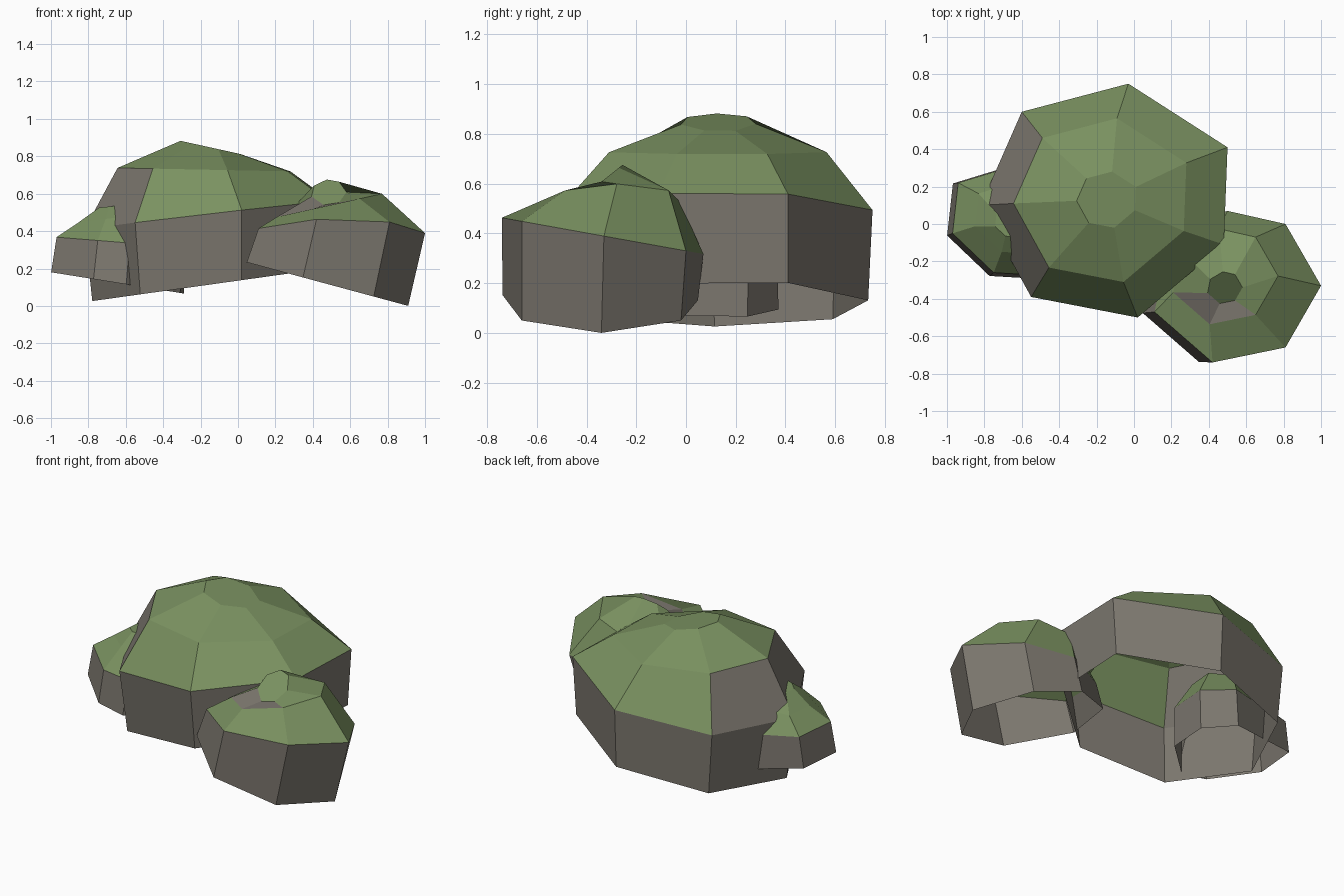
import bpy
import bmesh

cube = bpy.data.objects.get("Cube")
if cube:
    bpy.data.objects.remove(cube, do_unlink=True)


def make_material(name, colour):
    mat = bpy.data.materials.new(name)
    mat.use_nodes = True
    mat.diffuse_color = colour
    shader = mat.node_tree.nodes["Principled BSDF"]
    shader.inputs["Base Color"].default_value = colour
    shader.inputs["Roughness"].default_value = 0.9
    return mat


STONE, MOSS = 0, 1
materials = [
    make_material("grey stone", (0.205, 0.188, 0.160, 1)),
    make_material("moss green", (0.195, 0.285, 0.118, 1)),
]


def build_rock(name, outline, tiers, bare=()):
    """Stack scaled copies of an outline on tilted planes, open underneath.

    Each tier is (scale, shift x, shift y, height, slope x, slope y).
    Patches listed in bare, as (tier, side), show stone through the moss.
    """
    bm = bmesh.new()
    rings = []
    for scale, shift_x, shift_y, height, slope_x, slope_y in tiers:
        ring = []
        for px, py in outline:
            x, y = px * scale + shift_x, py * scale + shift_y
            ring.append(bm.verts.new((x, y, height + slope_x * x + slope_y * y)))
        rings.append(ring)

    # stone wall below, moss dome above
    count = len(outline)
    for tier, (low, high) in enumerate(zip(rings, rings[1:])):
        for side in range(count):
            nxt = (side + 1) % count
            face = bm.faces.new((low[side], low[nxt], high[nxt], high[side]))
            mossy = tier > 0 and (tier, side) not in bare
            face.material_index = MOSS if mossy else STONE

    # flat crown
    bm.faces.new(rings[-1]).material_index = MOSS

    mesh = bpy.data.meshes.new(name)
    bm.to_mesh(mesh)
    bm.free()
    for mat in materials:
        mesh.materials.append(mat)
    rock = bpy.data.objects.new(name, mesh)
    bpy.context.collection.objects.link(rock)
    return rock


# Large central rock, bare on its right flank
build_rock(
    "large_rock",
    [(-0.55, -0.39), (0.02, -0.5), (0.48, -0.11), (0.5, 0.41),
     (-0.03, 0.75), (-0.6, 0.6), (-0.82, 0.1)],
    [(0.95, 0, 0.02, 0.135, 0.14, 0),
     (1, 0, 0, 0.505, 0.115, -0.01),
     (0.7, -0.07, 0.04, 0.725, -0.02, 0),
     (0.24, -0.11, 0.1, 0.815, -0.22, 0)],
    bare=[(1, 5), (1, 6)],
)

# Medium rock at the front left, bare below its tilted crown
build_rock(
    "medium_rock",
    [(0.42, -0.74), (0.81, -0.66), (1, -0.33), (0.81, 0),
     (0.5, 0.07), (0.18, -0.12), (0.11, -0.47)],
    [(0.97, -0.06, -0.02, 0.246, -0.27, 0),
     (1, 0, 0, 0.33, 0, -0.18),
     (0.63, 0.14, -0.07, 0.43, 0.22, 0),
     (0.21, 0.37, -0.27, 0.88, 0, 0.8)],
    bare=[(2, 0), (2, 6)],
)

# Small rock on the right side
build_rock(
    "small_rock",
    [(-0.97, -0.05), (-0.75, -0.26), (-0.58, -0.27), (-0.3, 0),
     (-0.28, 0.25), (-0.45, 0.37), (-0.94, 0.22)],
    [(1.03, 0, -0.01, 0.02, -0.16, 0),
     (1, 0, 0, 0.29, -0.08, 0),
     (0.65, -0.22, 0.02, 0.55, 0.12, 0),
     (0.25, -0.5, 0, 0.6, 0.1, 0)],
)
